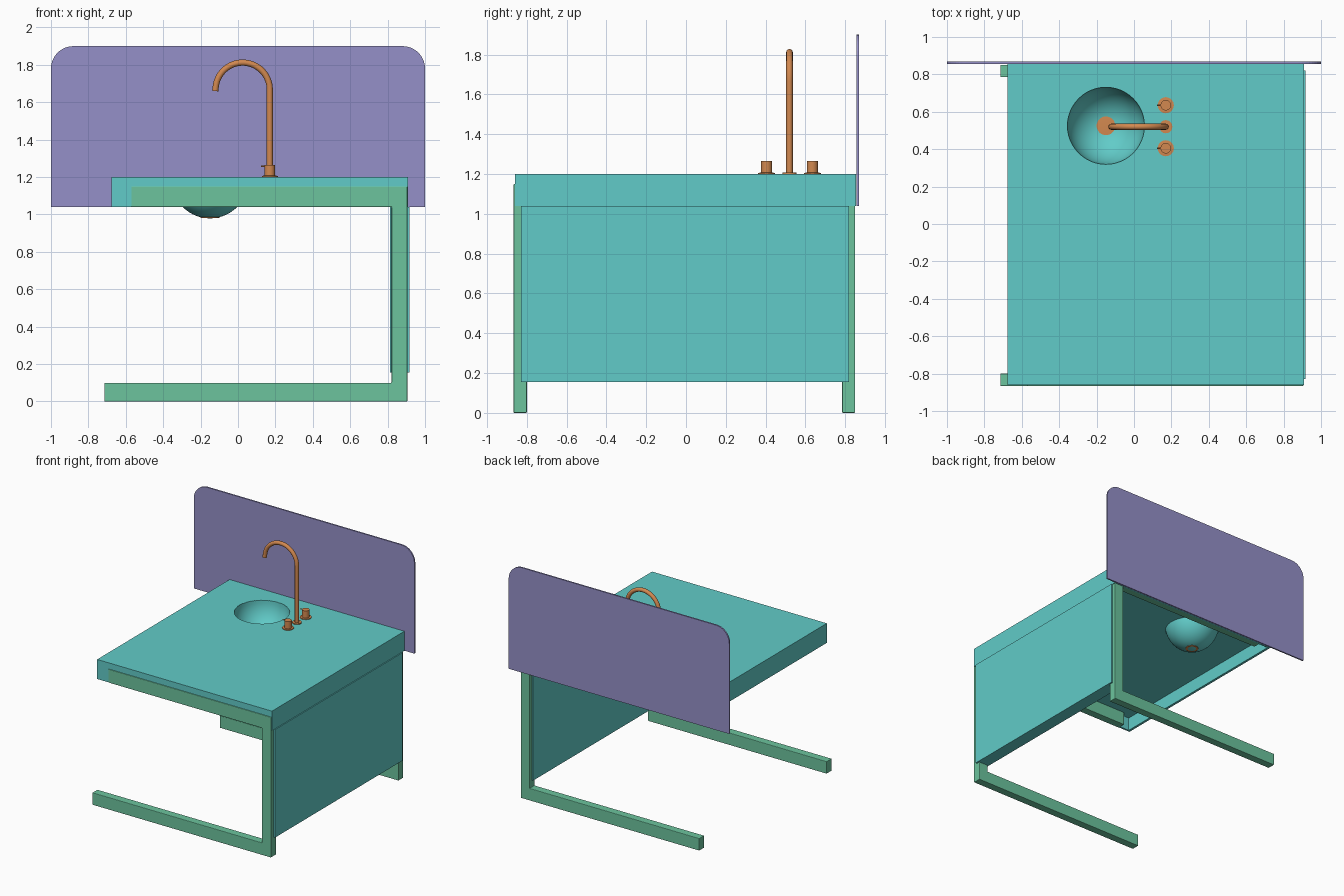
import bpy, bmesh, math
from mathutils import Vector

if "Cube" in bpy.data.objects:
    bpy.data.objects.remove(bpy.data.objects["Cube"])


def material(name, rgb):
    m = bpy.data.materials.new(name)
    m.diffuse_color = (*rgb, 1)
    m.use_nodes = True
    m.node_tree.nodes["Principled BSDF"].inputs["Base Color"].default_value = m.diffuse_color
    return m


TEAL = material("teal", (0.12, 0.60, 0.58))
GREEN = material("green", (0.15, 0.55, 0.34))
VIOLET = material("violet", (0.30, 0.28, 0.58))
COPPER = material("copper", (0.65, 0.25, 0.08))


def finish(bm, name, mat, smooth=False):
    bmesh.ops.recalc_face_normals(bm, faces=bm.faces)
    me = bpy.data.meshes.new(name)
    bm.to_mesh(me)
    bm.free()
    ob = bpy.data.objects.new(name, me)
    bpy.context.collection.objects.link(ob)
    if mat:
        me.materials.append(mat)
    if smooth:
        bpy.ops.object.select_all(action='DESELECT')
        ob.select_set(True)
        bpy.context.view_layer.objects.active = ob
        bpy.ops.object.shade_smooth_by_angle(angle=math.radians(35))
    return ob


def box(name, lo, hi, mat):
    bm = bmesh.new()
    bmesh.ops.create_cube(bm, size=1)
    for v in bm.verts:
        v.co = Vector([(a + b) / 2 + c * (b - a) for a, b, c in zip(lo, hi, v.co)])
    return finish(bm, name, mat)


def extrude_profile(name, pts, y0, y1, mat):
    """Extrude an (x, z) outline from y0 to y1."""
    bm = bmesh.new()
    face = bm.faces.new([bm.verts.new((x, y0, z)) for x, z in pts])
    res = bmesh.ops.extrude_face_region(bm, geom=[face])
    verts = [g for g in res['geom'] if isinstance(g, bmesh.types.BMVert)]
    bmesh.ops.translate(bm, verts=verts, vec=(0, y1 - y0, 0))
    return finish(bm, name, mat)


def lathe(name, profile, x, y, mat, steps=32):
    """Revolve an (r, z) profile around a vertical axis at x, y."""
    bm = bmesh.new()
    vs = [bm.verts.new((x + r, y, z)) for r, z in profile]
    es = [bm.edges.new(p) for p in zip(vs, vs[1:])]
    bmesh.ops.spin(bm, geom=vs + es, cent=(x, y, 0), axis=(0, 0, 1),
                   angle=2 * math.tau / 2, steps=steps)
    bmesh.ops.remove_doubles(bm, verts=bm.verts, dist=1e-5)
    return finish(bm, name, mat, True)


def tube(name, pts, radius, mat):
    cu = bpy.data.curves.new(name, 'CURVE')
    cu.dimensions = '3D'
    cu.bevel_depth = radius
    cu.bevel_resolution = 4
    cu.use_fill_caps = True
    sp = cu.splines.new('POLY')
    sp.points.add(len(pts) - 1)
    for p, co in zip(sp.points, pts):
        p.co = (*co, 1)
    sp.use_smooth = True
    cu.materials.append(mat)
    ob = bpy.data.objects.new(name, cu)
    bpy.context.collection.objects.link(ob)
    return ob


BX, BY = -0.15, 0.525  # basin centre
TX = 0.17              # tap row

# Worktop: hollow underneath, with a round hole for the basin
top = box("worktop", (-0.675, -0.86, 1.04), (0.91, 0.855, 1.20), TEAL)
hollow = box("hollow_cutter", (-0.655, -0.845, 0.9), (0.895, 0.84, 1.15), None)
hole = lathe("hole_cutter", [(0, 1.1), (0.207, 1.1), (0.207, 1.3), (0, 1.3)], BX, BY, None, 48)
for cutter in (hollow, hole):
    cutter.hide_render = True
    cutter.hide_set(True)
    mod = top.modifiers.new(cutter.name, 'BOOLEAN')
    mod.operation = 'DIFFERENCE'
    mod.solver = 'EXACT'
    mod.object = cutter
bpy.ops.object.select_all(action='DESELECT')
top.select_set(True)
bpy.context.view_layer.objects.active = top
for mod in list(top.modifiers):
    bpy.ops.object.modifier_apply(modifier=mod.name)
for cutter in (hollow, hole):
    bpy.data.objects.remove(cutter)
bpy.ops.object.shade_smooth_by_angle(angle=math.radians(35))

# Basin: thin hemispherical shell
arc = [i / 14 * math.pi / 2 for i in range(15)]
inner = [(0.206 * math.sin(a), 1.199 - 0.215 * math.cos(a)) for a in arc]
outer = [(0.211 * math.sin(a), 1.199 - 0.220 * math.cos(a)) for a in reversed(arc)]
lathe("basin", inner + outer, BX, BY, TEAL, 48)
lathe("drain", [(0, 0.982), (0.05, 0.982), (0.05, 0.992), (0, 0.994)], BX, BY, COPPER)

# Side panel
box("side_panel", (0.812, -0.83, 0.155), (0.918, 0.82, 1.04), TEAL)

# C-shaped frames, front and back
c_shape = [(-0.715, 0), (0.905, 0), (0.905, 1.15), (-0.57, 1.15),
           (-0.57, 1.04), (0.822, 1.04), (0.822, 0.10), (-0.715, 0.10)]
for name, y0, y1 in (("front_frame", -0.866, -0.80), ("back_frame", 0.785, 0.85)):
    frame = extrude_profile(name, c_shape, y0, y1, GREEN)
    bev = frame.modifiers.new("bevel", 'BEVEL')
    bev.width = 0.004
    bev.segments = 2

# Splashback with rounded top corners
R = 0.12
outline = [(-1, 1.04), (1, 1.04)]
for cx, start in ((1 - R, 0), (R - 1, 90)):
    for i in range(11):
        a = math.radians(start + 9 * i)
        outline.append((cx + R * math.cos(a), 1.90 - R + R * math.sin(a)))
extrude_profile("splashback", outline, 0.856, 0.868, VIOLET)

# Tap spout: straight riser then a swan-neck arc
path = [(TX, BY - 0.005, 1.20), (TX, BY - 0.005, 1.60)]
for i in range(29):
    a = math.radians(174 * i / 28)
    path.append((0.025 + 0.145 * math.cos(a), BY - 0.005, 1.667 + 0.145 * math.sin(a)))
path.append((-0.122, BY - 0.005, 1.66))
tube("tap_spout", path, 0.0165, COPPER)
lathe("tap_base", [(0, 1.20), (0.035, 1.20), (0.035, 1.207), (0, 1.207)], TX, BY - 0.005, COPPER)

# Two tap handles with flange and small lever
for side, y in (("front", 0.405), ("back", 0.635)):
    lathe(side + "_handle", [(0, 1.20), (0.043, 1.20), (0.043, 1.206), (0.028, 1.207),
                             (0.028, 1.265), (0, 1.265)], TX, y, COPPER)
    tube(side + "_lever", [(TX, y, 1.257), (0.122, y, 1.257)], 0.004, COPPER)
